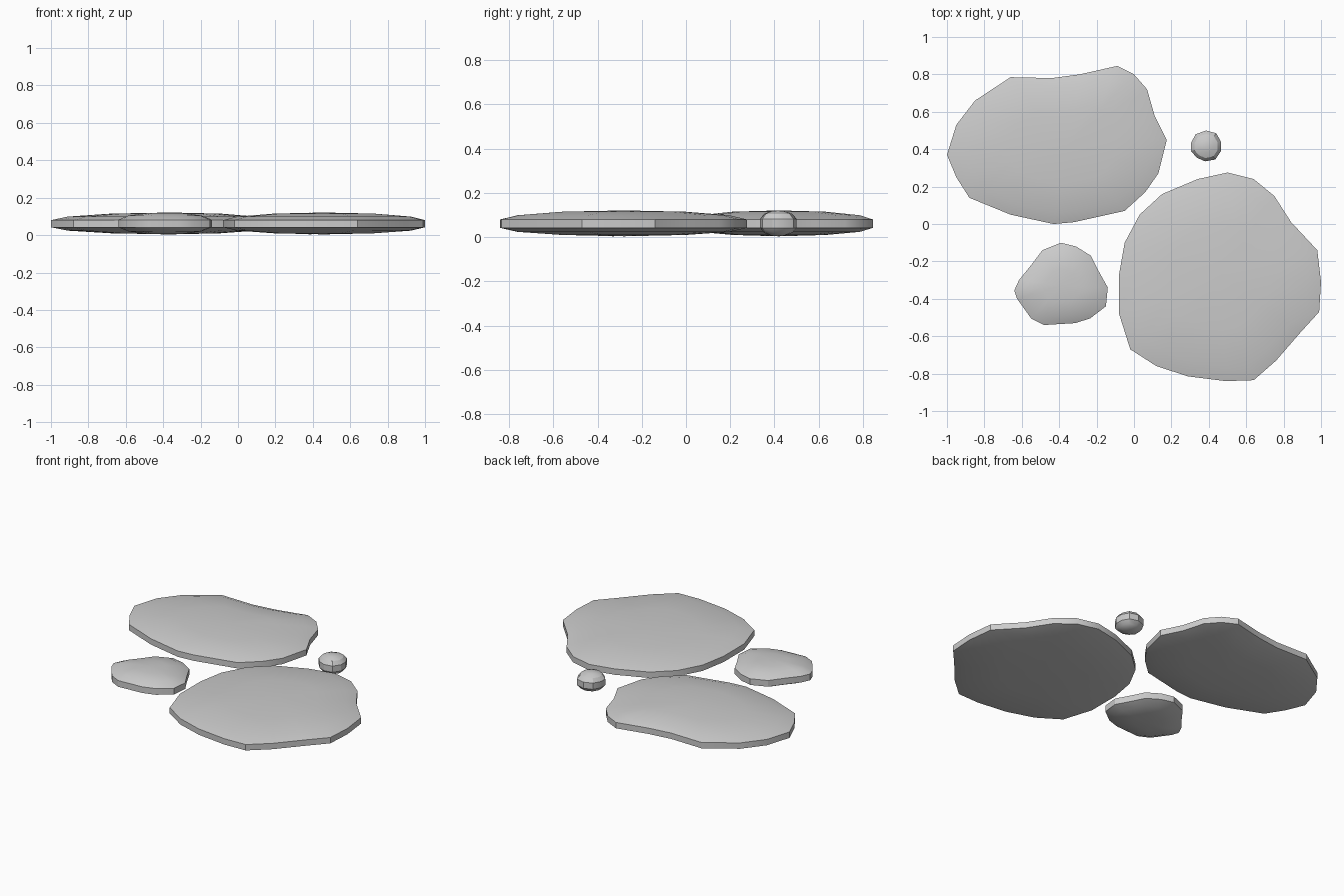
import bpy, bmesh
from mathutils import Vector

if "Cube" in bpy.data.objects:
    bpy.data.objects.remove(bpy.data.objects["Cube"])


def stone(name, outline, centre, rings):
    """Flat pebble: one outline repeated as scaled rings, closed by a fan top and bottom."""
    bm = bmesh.new()
    c = Vector(centre)
    loops = []
    for scale, z in rings[1:-1]:
        loop = []
        for p in outline:
            q = c + (Vector(p) - c) * scale
            loop.append(bm.verts.new((q.x, q.y, z)))
        loops.append(loop)
    n = len(outline)
    for a, b in zip(loops, loops[1:]):
        for i in range(n):
            j = (i + 1) % n
            bm.faces.new((a[i], a[j], b[j], b[i]))
    for loop, (_, z) in ((loops[0], rings[0]), (loops[-1], rings[-1])):
        tip = bm.verts.new((c.x, c.y, z))
        for i in range(n):
            bm.faces.new((loop[i], loop[(i + 1) % n], tip))
    bmesh.ops.recalc_face_normals(bm, faces=bm.faces[:])
    mesh = bpy.data.meshes.new(name)
    bm.to_mesh(mesh)
    bm.free()
    ob = bpy.data.objects.new(name, mesh)
    bpy.context.collection.objects.link(ob)
    bpy.ops.object.select_all(action='DESELECT')
    ob.select_set(True)
    bpy.context.view_layer.objects.active = ob
    bpy.ops.object.shade_smooth_by_angle(angle=0.52)
    return ob


# Cross-sections from bottom to top as (scale, height)
slab = [(0, .004), (.5, .010), (.86, .024), (1, .042),
        (1, .080), (.86, .099), (.5, .115), (0, .121)]
pebble = [(0, .004), (.4, .007), (.78, .020), (1, .042),
          (1, .082), (.78, .105), (.4, .117), (0, .120)]

# Wide stone, back left
stone("back_left_stone", [
    (-1, .37), (-.95, .53), (-.85, .66), (-.66, .785), (-.44, .78), (-.29, .80),
    (-.09, .845), (0, .80), (.07, .72), (.11, .58), (.175, .45), (.13, .27),
    (.06, .17), (-.05, .07), (-.32, .01), (-.43, 0), (-.66, .05), (-.88, .14),
    (-.95, .25)], (-.36, .42), slab)

# Largest stone, front right
stone("front_right_stone", [
    (.5, .275), (.64, .24), (.75, .15), (.84, .01), (.98, -.14), (1, -.31),
    (.99, -.47), (.89, -.58), (.76, -.73), (.64, -.835), (.49, -.84), (.29, -.815),
    (.12, -.76), (-.02, -.67), (-.08, -.48), (-.08, -.27), (-.05, -.10), (.03, .05),
    (.15, .16), (.34, .24)], (.46, -.28), slab)

# Medium stone, front left
stone("front_left_stone", [
    (-.39, -.10), (-.31, -.12), (-.23, -.17), (-.19, -.25), (-.14, -.34),
    (-.15, -.44), (-.235, -.505), (-.315, -.53), (-.48, -.54), (-.55, -.505),
    (-.625, -.40), (-.64, -.355), (-.615, -.30), (-.55, -.22), (-.49, -.14)],
    (-.39, -.33), pebble)

# Small pebble, back right
stone("small_pebble", [
    (.385, .50), (.44, .485), (.465, .44), (.465, .39), (.435, .345), (.38, .335),
    (.335, .355), (.305, .39), (.305, .435), (.33, .48)], (.385, .415), pebble)
